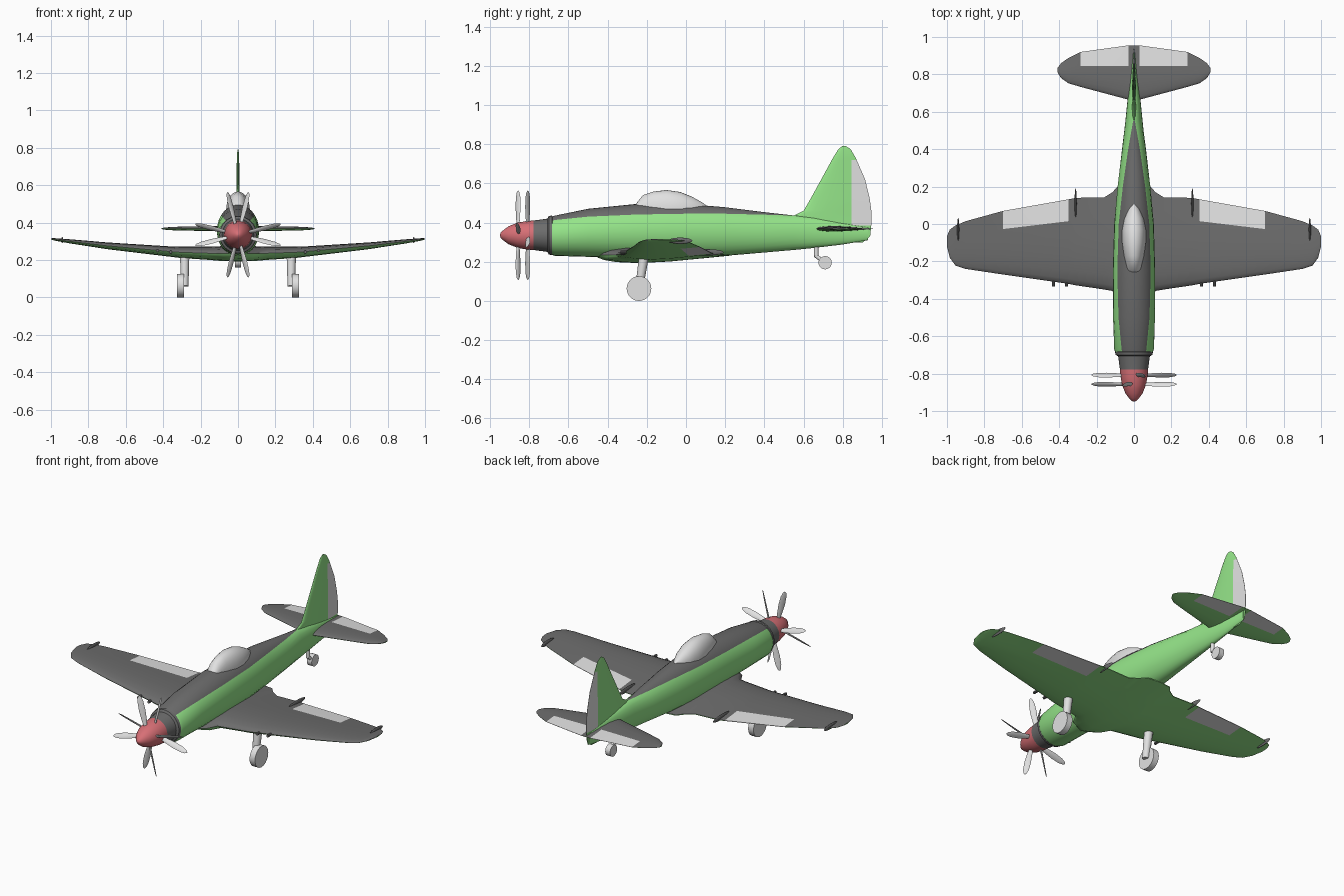
import bpy, bmesh, math
from mathutils import Vector, Matrix

if "Cube" in bpy.data.objects:
    bpy.data.objects.remove(bpy.data.objects["Cube"])


def material(name, r, g, b):
    m = bpy.data.materials.new(name)
    m.diffuse_color = (r, g, b, 1)
    m.use_nodes = True
    m.node_tree.nodes["Principled BSDF"].inputs["Base Color"].default_value = m.diffuse_color
    return m


GREEN = material("light green", 0.30, 0.78, 0.25)
DARK = material("dark grey", 0.15, 0.15, 0.15)
LIGHT = material("light grey", 0.75, 0.75, 0.75)
RED = material("soft red", 0.68, 0.16, 0.18)


def finish(name, bm, mats, rule=None, angle=35):
    """Turn a bmesh into a smooth shaded object, colouring faces by a rule."""
    bmesh.ops.recalc_face_normals(bm, faces=bm.faces)
    if rule:
        for f in bm.faces:
            f.material_index = rule(f.calc_center_median(), f.normal)
    me = bpy.data.meshes.new(name)
    bm.to_mesh(me)
    bm.free()
    ob = bpy.data.objects.new(name, me)
    bpy.context.collection.objects.link(ob)
    for m in mats:
        me.materials.append(m)
    bpy.ops.object.select_all(action='DESELECT')
    ob.select_set(True)
    bpy.context.view_layer.objects.active = ob
    bpy.ops.object.shade_smooth_by_angle(angle=math.radians(angle))
    return ob


def loft(bm, rings):
    """Skin closed rings of equal length and cap both ends."""
    vs = [[bm.verts.new(p) for p in r] for r in rings]
    n = len(vs[0])
    for a, b in zip(vs, vs[1:]):
        for i in range(n):
            j = (i + 1) % n
            bm.faces.new((a[i], a[j], b[j], b[i]))
    bm.faces.new(vs[0])
    bm.faces.new(vs[-1])


def cut(bm, co, no):
    geom = bm.verts[:] + bm.edges[:] + bm.faces[:]
    bmesh.ops.bisect_plane(bm, geom=geom, plane_co=co, plane_no=no, dist=1e-5)


def airfoil(lead, trail, thick):
    """Closed (chord, offset) section, upper side then lower side."""
    prof = [(0, 0), (.015, .3), (.06, .6), (.16, .88), (.32, 1), (.55, .8), (.8, .4), (1, .06)]
    up = [(lead + (trail - lead) * t, h * thick / 2) for t, h in prof]
    return up + [(y, -h) for y, h in reversed(up[1:])]


def lathe(name, profile, z, mat):
    """Spin (y, radius) points around the thrust line."""
    bm = bmesh.new()
    loft(bm, [[(r * math.cos(k * math.tau / 32), y, z + r * math.sin(k * math.tau / 32))
               for k in range(32)] for y, r in profile])
    finish(name, bm, [mat])


def rod(name, a, b, r, mat, r2=None, squash=1, seg=16):
    """Cylinder between two points; squash thins it sideways."""
    a, b = Vector(a), Vector(b)
    bm = bmesh.new()
    q = (b - a).to_track_quat('Z', 'Y').to_matrix().to_4x4()
    bmesh.ops.create_cone(bm, cap_ends=True, segments=seg, radius1=r,
                          radius2=r if r2 is None else r2, depth=(b - a).length)
    mid = (a + b) / 2
    bm.transform(Matrix.Translation(mid) @ Matrix.Diagonal((squash, 1, 1, 1)) @ q)
    finish(name, bm, [mat])


# Fuselage: rings of y, top, bottom, paint line height, half width
bodies = [(-.685, .430, .235, .408, .100), (-.67, .435, .230, .413, .107),
          (-.5, .470, .225, .430, .112), (-.25, .495, .218, .441, .113),
          (0, .495, .220, .445, .106), (.2, .478, .230, .445, .088),
          (.4, .453, .247, .440, .064), (.55, .436, .260, .4355, .046),
          (.65, .427, .270, .4265, .036), (.8, .40, .288, .3995, .020),
          (.93, .375, .310, .3745, .006)]
bm = bmesh.new()
rings = []
for y, top, bot, line, w in bodies:
    c, h = (top + bot) / 2, (top - bot) / 2
    t = math.asin((line - c) / h)
    half = [-math.pi / 2 + (t + math.pi / 2) * k / 10 for k in range(11)]
    half += [t + (math.pi / 2 - t) * k / 5 for k in range(1, 6)]
    right = [(w * math.cos(a), y, c + h * math.sin(a)) for a in half]
    rings.append(right + [(-x, yy, z) for x, yy, z in reversed(right[1:-1])])
loft(bm, rings)


def paint_line(y):
    for a, b in zip(bodies, bodies[1:]):
        if a[0] <= y <= b[0]:
            return a[3] + (b[3] - a[3]) * (y - a[0]) / (b[0] - a[0])
    return 9


finish("fuselage", bm, [GREEN, DARK],
       lambda c, n: int(c.y < .55 and c.z > paint_line(c.y) + .0002))

# Nose ring and spinner
HUB = .335
lathe("nose_ring", [(-.78, .075), (-.72, .083), (-.707, .085), (-.70, .098),
                    (-.685, .101), (-.675, .09)], HUB, DARK)
lathe("spinner", [(-.95, .002), (-.945, .014), (-.93, .028), (-.905, .046), (-.86, .064),
                  (-.81, .073), (-.775, .0755)], HUB, RED)

# Two counter-rotating rows of four pitched blades
for row, y, pitch, shift in (("front", -.857, -1, 14), ("rear", -.808, 1, -14)):
    bm = bmesh.new()
    for k in range(4):
        a = math.radians(90 * k + shift)
        out = Vector((math.cos(a), 0, math.sin(a)))
        side = Vector((-math.sin(a), 0, math.cos(a)))
        chord = (side + Vector((0, pitch, 0))).normalized()
        flat = out.cross(chord)
        loft(bm, [[Vector((0, y, HUB)) + out * r + chord * w * math.cos(q * math.pi / 4)
                   + flat * th * math.sin(q * math.pi / 4) for q in range(8)]
                  for r, w, th in ((.045, .008, .006), (.09, .014, .005), (.15, .018, .004),
                                   (.2, .016, .003), (.225, .010, .002), (.234, .003, .001))])
    finish(row + "_propeller", bm, [LIGHT])

# Main wing: x, z, leading y, trailing y, thickness
half = [(.08, .234, -.42, .21, .08), (.115, .235, -.358, .17, .076), (.16, .236, -.35, .142, .07),
        (.31, .241, -.328, .14, .06), (.35, .244, -.32, .132, .056), (.7, .276, -.27, .07, .036),
        (.9, .300, -.24, .015, .022), (.955, .307, -.222, -.008, .016),
        (.985, .311, -.18, -.03, .012), (1.0, .313, -.12, -.065, .006)]
stations = [(-x, *r) for x, *r in reversed(half)] + [(0, .233, -.46, .22, .08)] + half
bm = bmesh.new()
loft(bm, [[(x, y, z + h) for y, h in airfoil(a, b, t)] for x, z, a, b, t in stations])
for s in (-1, 1):
    cut(bm, (s * .35, .015, 0), (s * .12, 1, 0))


def wing_rule(c, n):
    if .35 < abs(c.x) < .7 and c.y > .015 - .12 * (abs(c.x) - .35):
        return 2
    return 1 if n.z > 0 else 0


finish("wing", bm, [GREEN, DARK, LIGHT], wing_rule)

# Tailplane with elevators
half = [(.03, .665, .955, .028), (.285, .733, .92, .022), (.35, .752, .888, .018),
        (.39, .78, .86, .012), (.408, .81, .835, .006)]
stations = [(-x, *r) for x, *r in reversed(half)] + [(0, .66, .955, .03)] + half
bm = bmesh.new()
loft(bm, [[(x, y, .368 + h) for y, h in airfoil(a, b, t)] for x, a, b, t in stations])
cut(bm, (0, .845, 0), (0, 1, 0))
finish("tailplane", bm, [GREEN, DARK, LIGHT],
       lambda c, n: 2 if .03 < abs(c.x) < .285 and c.y > .845 else int(n.z > 0))

# Fin with rudder: z, leading y, trailing y, thickness
fin = [(.297, .75, .90, .012), (.33, .70, .94, .018), (.40, .60, .947, .022),
       (.435, .55, .947, .022), (.46, .60, .946, .022), (.52, .635, .938, .020),
       (.62, .69, .914, .017), (.73, .75, .866, .013), (.775, .778, .84, .009),
       (.79, .798, .815, .004)]
bm = bmesh.new()
loft(bm, [[(h, y, z) for y, h in airfoil(a, b, t)] for z, a, b, t in fin])
cut(bm, (0, .845, 0), (0, 1, 0))
for z in (.385, .72):
    cut(bm, (0, 0, z), (0, 0, 1))
finish("fin", bm, [GREEN, LIGHT], lambda c, n: int(c.y > .845 and .385 < c.z < .72))

# Canopy: y, top, half width
bm = bmesh.new()
rings = []
for y, top, w in ((-.262, .487, .038), (-.22, .54, .043), (-.17, .557, .054), (-.1, .566, .064),
                  (-.03, .556, .064), (.03, .532, .052), (.08, .504, .032), (.115, .480, .006)):
    rings.append([(w * math.cos(k * math.pi / 14), y, .45 + (top - .45) * math.sin(k * math.pi / 14) ** .8)
                  for k in range(15)])
loft(bm, rings)
finish("canopy", bm, [LIGHT])

for s, side in ((-1, "left"), (1, "right")):
    # Main gear
    rod(side + "_wheel", (s * .289, -.24, .063), (s * .325, -.24, .063), .063, LIGHT, seg=28)
    rod(side + "_strut", (s * .285, -.24, .06), (s * .285, -.215, .225), .020, LIGHT, r2=.025, seg=12)
    # Gun barrels
    for x, z in ((.36, .243), (.43, .25)):
        rod(side + "_gun", (s * x, -.335, z), (s * x, -.25, z), .008, DARK, seg=10)
    # Spindle fairings on the trailing edge
    for x, y, z, ln in ((.312, .11, .248, .082), (.94, -.03, .307, .062)):
        bm = bmesh.new()
        bmesh.ops.create_uvsphere(bm, u_segments=12, v_segments=10, radius=1)
        bm.transform(Matrix.Translation((s * x, y, z)) @ Matrix.Diagonal((.006, ln, .016, 1)))
        finish(side + "_fairing", bm, [DARK])

# Tail wheel
rod("tail_strut", (0, .665, .30), (0, .665, .225), .011, LIGHT)
rod("tail_fork", (0, .66, .232), (0, .71, .195), .010, LIGHT)
rod("tail_wheel", (-.016, .71, .195), (.016, .71, .195), .034, LIGHT, seg=20)
